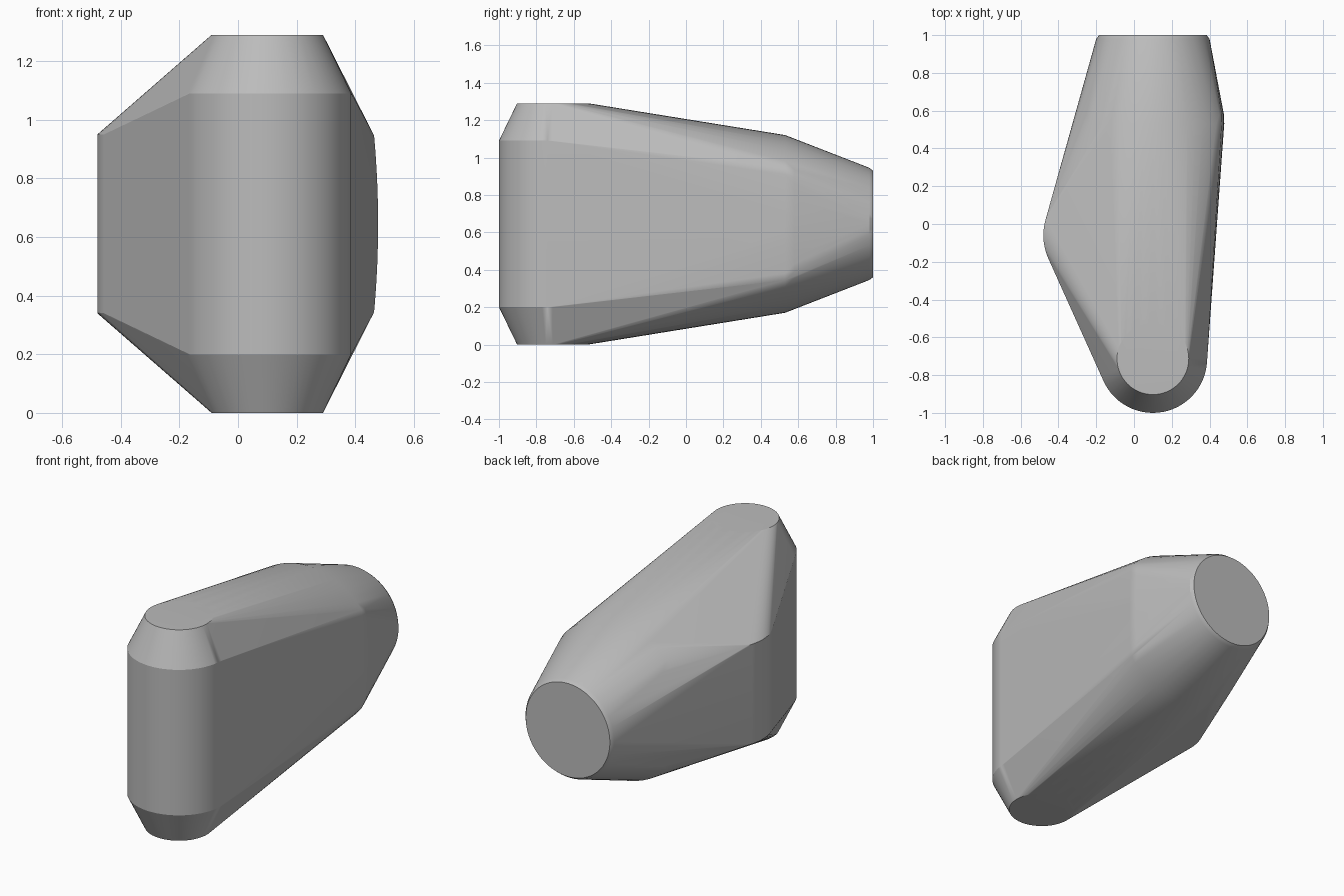
import bpy, bmesh, math

cube = bpy.data.objects.get("Cube")
if cube:
    bpy.data.objects.remove(cube, do_unlink=True)

MID = 0.645          # mid height of the body
AXIS = 0.10          # sideways offset of the main axis
SEGMENTS = 64

grey = bpy.data.materials.new("plain grey")
grey.use_nodes = True
colour = (0.5, 0.5, 0.5, 1)
grey.diffuse_color = colour
grey.node_tree.nodes["Principled BSDF"].inputs["Base Color"].default_value = colour

bm = bmesh.new()


def circle(radius):
    for i in range(SEGMENTS):
        a = math.tau * i / SEGMENTS
        yield radius * math.cos(a), radius * math.sin(a)


def flat_ring(x, y, z, radius):
    """Horizontal ring, mirrored about the mid height."""
    for dx, dy in circle(radius):
        for side in (-1, 1):
            bm.verts.new((x + dx, y + dy, MID + side * z))


def upright_ring(y, radius, limit=1, bulge=0):
    """Ring facing the back, with its sides cut to a shallow bulge."""
    for dx, dz in circle(radius):
        edge = limit - bulge * (dz / radius) ** 2
        bm.verts.new((AXIS + max(-edge, min(edge, dx)), y, MID + dz))


# Front column with tapered ends
flat_ring(AXIS, -0.713, 0.445, 0.287)
flat_ring(AXIS, -0.713, 0.645, 0.19)
# Rounded shoulder on one side
flat_ring(-0.18, -0.06, 0.305, 0.30)
# Broad rear collar
upright_ring(0.53, 0.475, 0.378, 0.034)
upright_ring(0.58, 0.455, 0.376, 0.034)
# Rear cap with a small chamfer
upright_ring(0.98, 0.30)
upright_ring(1.0, 0.285)

# Stretch one skin over all the sections
hull = bmesh.ops.convex_hull(bm, input=bm.verts[:])
loose = {g for g in hull["geom_interior"] + hull["geom_unused"]
         if isinstance(g, bmesh.types.BMVert)}
bmesh.ops.delete(bm, geom=list(loose), context="VERTS")
bmesh.ops.dissolve_limit(bm, angle_limit=math.radians(0.5),
                         verts=bm.verts[:], edges=bm.edges[:])
bmesh.ops.recalc_face_normals(bm, faces=bm.faces[:])

mesh = bpy.data.meshes.new("body")
bm.to_mesh(mesh)
bm.free()
mesh.materials.append(grey)
body = bpy.data.objects.new("body", mesh)
bpy.context.collection.objects.link(body)

# Smooth the rounded skin, keep the rims crisp
bpy.ops.object.select_all(action="DESELECT")
body.select_set(True)
bpy.context.view_layer.objects.active = body
bpy.ops.object.shade_smooth_by_angle(angle=math.radians(22))
normals = body.modifiers.new("even normals", "WEIGHTED_NORMAL")
normals.keep_sharp = True
